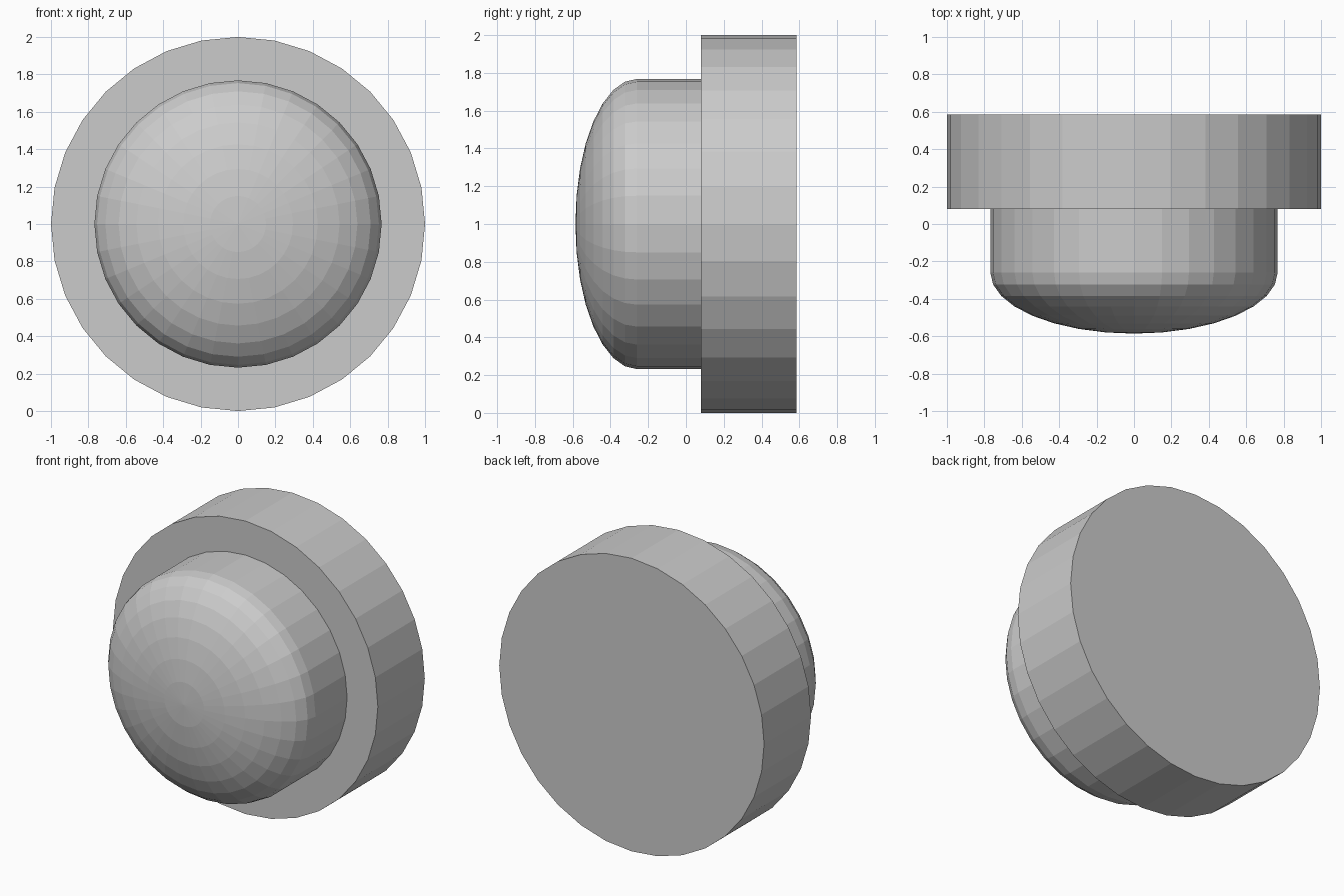
import bpy, bmesh, math

if "Cube" in bpy.data.objects:
    bpy.data.objects.remove(bpy.data.objects["Cube"])

SIDES = 32
CZ = 1.0


def lathe(name, profile):
    """Revolve (radius, y) points about the y axis through z = CZ; ends are closed."""
    bm = bmesh.new()
    rings = []
    for r, y in profile:
        if r < 1e-5:
            rings.append([bm.verts.new((0, y, CZ))])
        else:
            rings.append([bm.verts.new((r * math.cos(2 * math.pi * i / SIDES), y,
                                        CZ + r * math.sin(2 * math.pi * i / SIDES)))
                          for i in range(SIDES)])
    for a, b in zip(rings, rings[1:]):
        for i in range(SIDES):
            j = (i + 1) % SIDES
            if len(a) == 1:
                bm.faces.new((a[0], b[i], b[j]))
            else:
                bm.faces.new((a[i], a[j], b[j], b[i]))
    for ring in (rings[0], rings[-1]):
        if len(ring) > 1:
            bm.faces.new(ring)
    bmesh.ops.recalc_face_normals(bm, faces=bm.faces)
    mesh = bpy.data.meshes.new(name)
    bm.to_mesh(mesh)
    bm.free()
    obj = bpy.data.objects.new(name, mesh)
    bpy.context.collection.objects.link(obj)
    return obj


# Wide round base at the back
lathe("base_disc", [(1.0, 0.08), (1.0, 0.586)])

# Button: flattened half-sphere cap on a straight barrel
R, START, DEPTH = 0.768, -0.26, 0.326
cap = [(R * math.sin(k * math.pi / 16), START - DEPTH * math.cos(k * math.pi / 16))
       for k in range(9)]
lathe("domed_button", cap + [(R, 0.08)])
